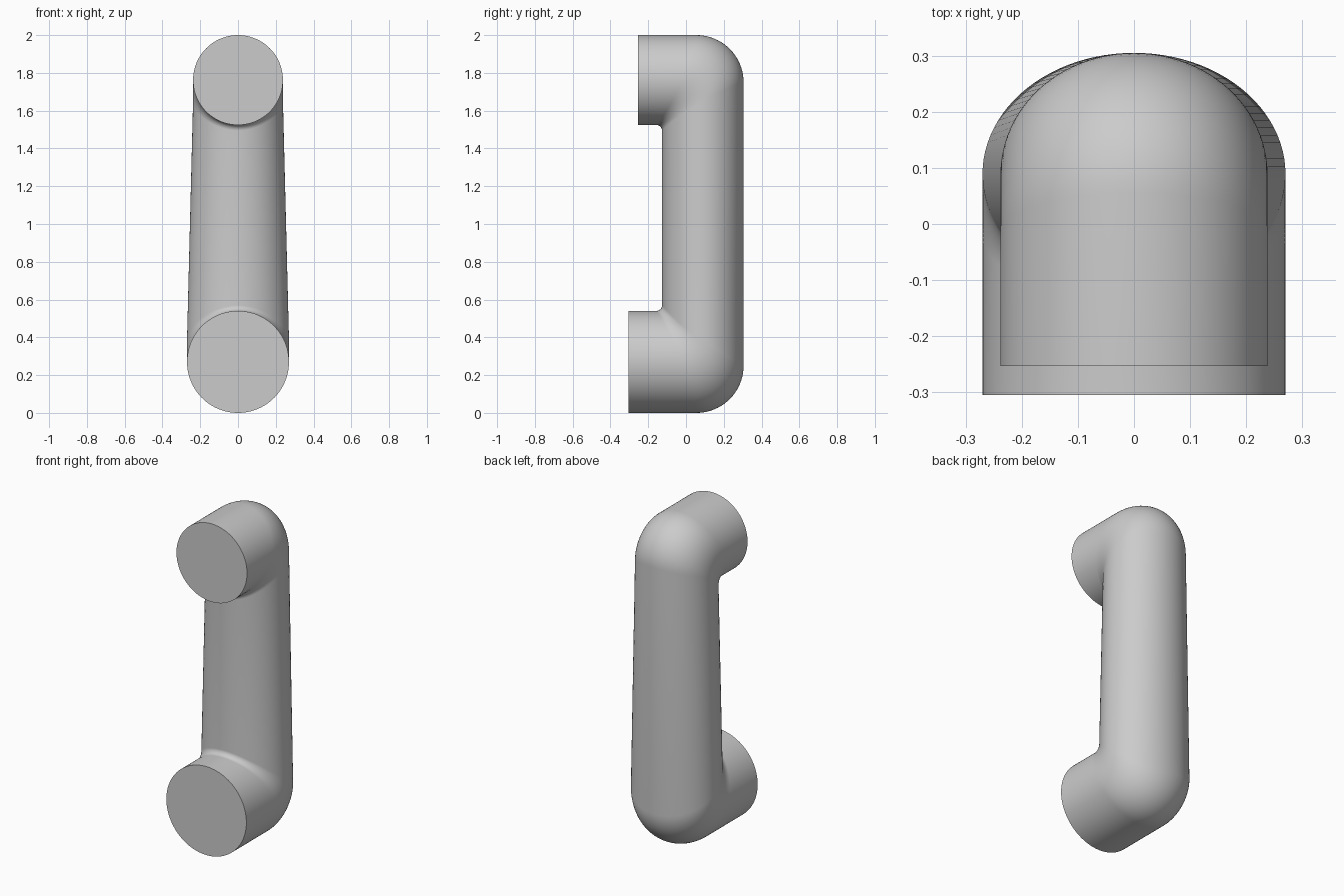
import bpy, bmesh
from math import sin, cos, pi

if "Cube" in bpy.data.objects:
    bpy.data.objects.remove(bpy.data.objects["Cube"])

SIDES, STEPS = 96, 20
GRIP_Y, GRIP_DEPTH = 0.089, 0.216      # grip section centre and half depth


def leg_rings(front_y, zc, r, s):
    """Rings of one leg: front disc edge, then the blended bend into the grip.
    s = +1 where the grip leaves upward, -1 downward."""
    angles = [2 * pi * i / SIDES for i in range(SIDES)]
    rings = [[(r * sin(t), front_y, zc - s * r * cos(t)) for t in angles]]
    for k in range(STEPS + 1):
        a = pi / 2 * k / STEPS
        ring = []
        for t in angles:
            # bend radius grows from the tight inner corner to the round back
            bend = 0.03 + 0.22 * ((1 + cos(t)) / 2) ** 1.4
            y = GRIP_Y + GRIP_DEPTH * cos(t) - bend * (1 - sin(a))
            z = zc - s * r * cos(t) + s * bend * (1 - cos(a))
            ring.append((r * sin(t), y, z))
        rings.append(ring)
    return rings


# Handle: lower leg, tapering grip and upper leg as one skin
lower = leg_rings(-0.305, 0.27, 0.27, 1)
upper = leg_rings(-0.253, 1.762, 0.238, -1)

bm = bmesh.new()
loops = [[bm.verts.new(p) for p in ring] for ring in lower + upper[::-1]]
for a, b in zip(loops, loops[1:]):
    for i in range(SIDES):
        j = (i + 1) % SIDES
        bm.faces.new((a[i], a[j], b[j], b[i]))

# Flat mounting ends
bm.faces.new(loops[0])
bm.faces.new(loops[-1])
bmesh.ops.recalc_face_normals(bm, faces=bm.faces)

mesh = bpy.data.meshes.new("pull_handle")
bm.to_mesh(mesh)
bm.free()
handle = bpy.data.objects.new("pull_handle", mesh)
bpy.context.collection.objects.link(handle)
bpy.context.view_layer.objects.active = handle
handle.select_set(True)
bpy.ops.object.shade_smooth_by_angle(angle=0.6)
